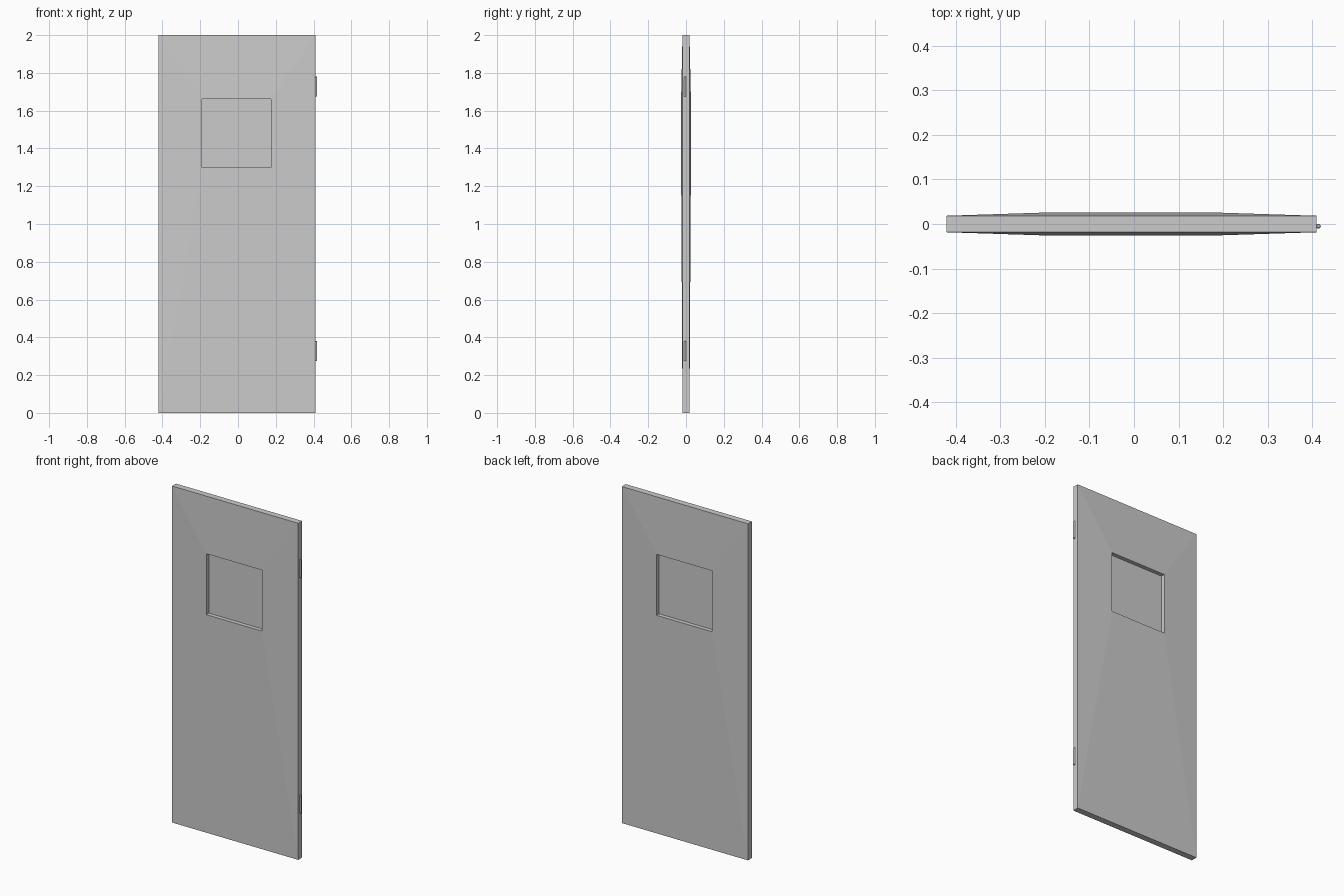
import bpy, bmesh

if "Cube" in bpy.data.objects:
    bpy.data.objects.remove(bpy.data.objects["Cube"])

OUTER = (-0.42, 0.409, 0.0, 2.0)        # x0, x1, z0, z1
WINDOW = (-0.19, 0.175, 1.30, 1.662)
EDGE_Y, RAISED_Y, PANE_Y = 0.0185, 0.026, 0.002


def loft(name, rings, capped):
    """Bridge rectangular rings (rect, y) in order, optionally closing both ends."""
    bm = bmesh.new()
    loops = []
    for (x0, x1, z0, z1), y in rings:
        loops.append([bm.verts.new((x, y, z))
                      for x, z in ((x0, z0), (x1, z0), (x1, z1), (x0, z1))])
    pairs = list(zip(loops, loops[1:]))
    if capped:
        bm.faces.new(loops[0])
        bm.faces.new(loops[-1])
    else:
        pairs.append((loops[-1], loops[0]))
    for a, b in pairs:
        for i in range(4):
            j = (i + 1) % 4
            bm.faces.new((a[i], a[j], b[j], b[i]))
    bmesh.ops.recalc_face_normals(bm, faces=bm.faces)
    mesh = bpy.data.meshes.new(name)
    bm.to_mesh(mesh)
    bm.free()
    ob = bpy.data.objects.new(name, mesh)
    bpy.context.collection.objects.link(ob)
    return ob


# Door leaf: faces slope up from the edges to the window opening
loft("door_leaf", [(WINDOW, -RAISED_Y), (OUTER, -EDGE_Y),
                   (OUTER, EDGE_Y), (WINDOW, RAISED_Y)], False)

# Recessed window pane
loft("window_pane", [(WINDOW, -PANE_Y), (WINDOW, PANE_Y)], True)

# Hinge barrels on the right edge
for name, z in (("lower_hinge", 0.327), ("upper_hinge", 1.727)):
    bpy.ops.mesh.primitive_cylinder_add(vertices=12, radius=0.0055, depth=0.106,
                                        location=(0.4135, -0.005, z))
    hinge = bpy.context.object
    hinge.name = name
    bevel = hinge.modifiers.new("rounded_ends", 'BEVEL')
    bevel.width = 0.002
    bevel.segments = 1
    bevel.limit_method = 'ANGLE'
    bevel.angle_limit = 1.0
